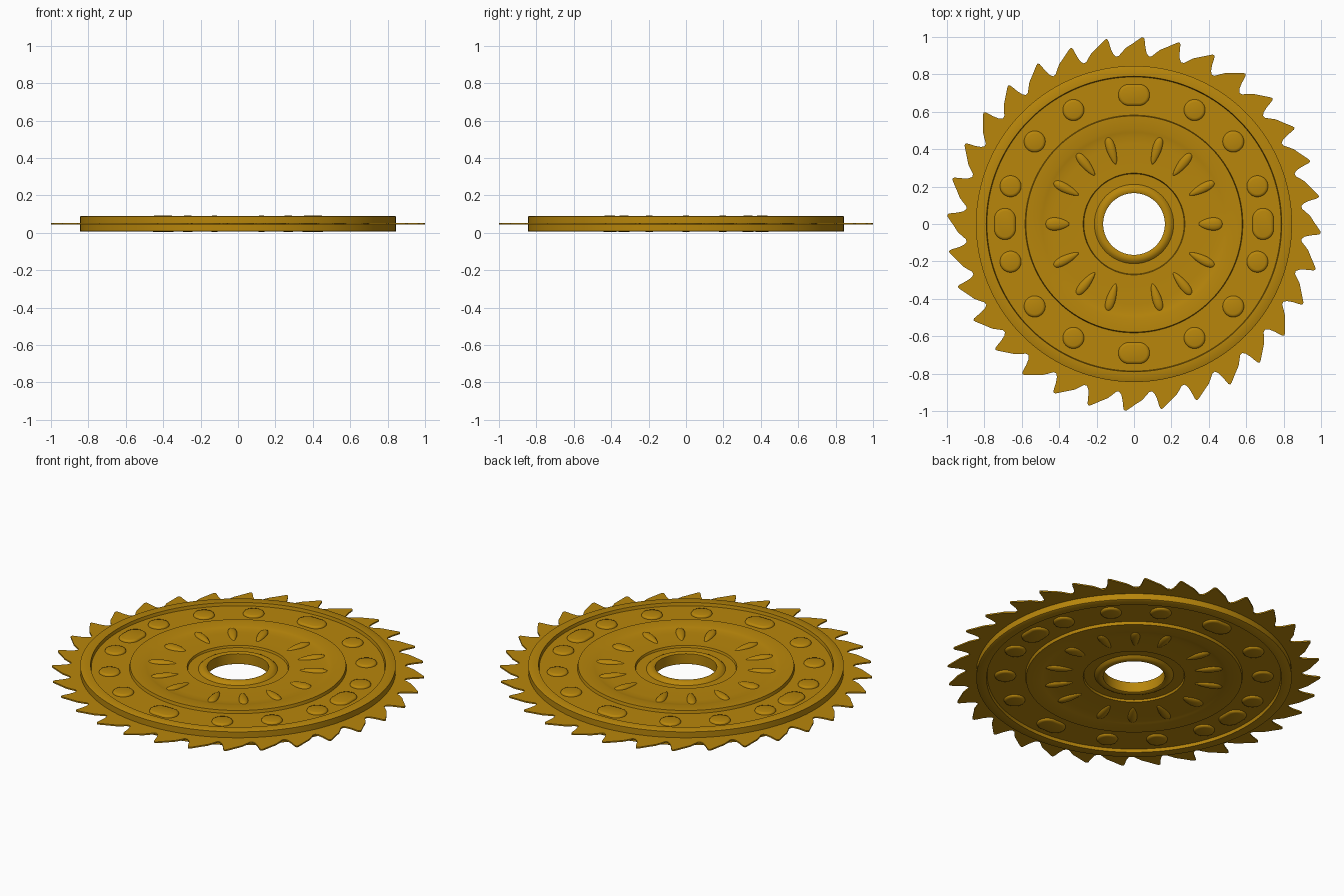
import bpy, bmesh, math
from mathutils import Matrix, Vector

if "Cube" in bpy.data.objects:
    bpy.data.objects.remove(bpy.data.objects["Cube"])

MID = 0.048          # height of the blade's middle plane
TEETH = 32

gold = bpy.data.materials.new("dark_gold")
gold.use_nodes = True
gold.diffuse_color = (0.479, 0.238, 0.0033, 1)
gold.node_tree.nodes["Principled BSDF"].inputs["Base Color"].default_value = gold.diffuse_color


def finish(name, bm, angle=35):
    bmesh.ops.recalc_face_normals(bm, faces=bm.faces)
    mesh = bpy.data.meshes.new(name)
    bm.to_mesh(mesh)
    bm.free()
    mesh.materials.append(gold)
    obj = bpy.data.objects.new(name, mesh)
    bpy.context.collection.objects.link(obj)
    obj.location.z = MID
    bpy.ops.object.select_all(action="DESELECT")
    obj.select_set(True)
    bpy.context.view_layer.objects.active = obj
    bpy.ops.object.shade_smooth_by_angle(angle=math.radians(angle))
    return obj


def polar(r, a, z=0):
    return Vector((r * math.cos(a), r * math.sin(a), z))


def lathe(name, upper, steps=128):
    """Revolve an upper half profile together with its mirror image."""
    profile = upper + [(r, -h) for r, h in reversed(upper)]
    bm = bmesh.new()
    rings = [[bm.verts.new(polar(r, math.tau * i / steps, h)) for i in range(steps)]
             for r, h in profile]
    for a, b in zip(rings, rings[1:] + rings[:1]):
        for i in range(steps):
            j = (i + 1) % steps
            bm.faces.new((a[i], a[j], b[j], b[i]))
    return finish(name, bm)


# Disc body: hub lip, recess, dish, raised ring, band and outer rim
lathe("disc_body", [
    (0.165, 0.030), (0.172, 0.034), (0.190, 0.034), (0.202, 0.028), (0.212, 0.018),
    (0.268, 0.018), (0.272, 0.030), (0.430, 0.030), (0.465, 0.032), (0.490, 0.036),
    (0.510, 0.041), (0.578, 0.041), (0.582, 0.024), (0.786, 0.024), (0.790, 0.042),
    (0.840, 0.042), (0.845, 0.039),
])

# Thin toothed blade: hooked teeth leaning clockwise
tooth = [(0, 1.0), (0.035, 0.994), (0.055, 0.975), (0.08, 0.945), (0.13, 0.915),
         (0.2, 0.900), (0.29, 0.902), (0.4, 0.922), (0.52, 0.943), (0.68, 0.961),
         (0.85, 0.983), (0.95, 0.997)]
bm = bmesh.new()
pitch = math.tau / TEETH
outline = [(r, math.radians(87.2) - (i + f) * pitch) for i in range(TEETH) for f, r in tooth]
loops = [[bm.verts.new(polar(r if outer else 0.8, a, z)) for r, a in outline]
         for outer, z in ((False, 0.004), (True, 0.004), (True, -0.004), (False, -0.004))]
for a, b in zip(loops, loops[1:] + loops[:1]):
    for i in range(len(outline)):
        j = (i + 1) % len(outline)
        bm.faces.new((a[i], a[j], b[j], b[i]))
finish("saw_blade", bm)


def add_stud(bm, angle, half_slot, side):
    """Pillow-shaped stud, stretched along the tangent by half_slot."""
    n = 32
    place = Matrix.Rotation(angle, 4, "Z") @ Matrix.Translation((0.69, 0, 0))
    rings = []
    for radius, h in ((0.057, 0.018), (0.057, 0.026), (0.053, 0.033), (0.042, 0.036)):
        ring = []
        for i in range(n):
            t = math.tau * (i + 0.5) / n
            y = radius * math.sin(t)
            y += math.copysign(half_slot, y)
            ring.append(bm.verts.new(place @ Vector((radius * math.cos(t), y, side * h))))
        rings.append(ring)
    for a, b in zip(rings, rings[1:]):
        for i in range(n):
            j = (i + 1) % n
            bm.faces.new((a[i], a[j], b[j], b[i]))
    bm.faces.new(rings[-1])


def add_petal(bm, angle, length, width, side):
    """Teardrop bump, narrow towards the hub."""
    made = bmesh.ops.create_uvsphere(bm, u_segments=20, v_segments=12, radius=1)["verts"]
    place = Matrix.Rotation(angle, 4, "Z") @ Matrix.Translation((0.41, 0, side * 0.029))
    for v in made:
        taper = 0.8 + 0.25 * v.co.x
        v.co = place @ Vector((v.co.x * length, v.co.y * width * taper, v.co.z * 0.019 * taper))


def mirrored(degrees):
    """Repeat angles in all four quadrants."""
    return [math.radians(a) for d in degrees for a in (d, 180 - d, 180 + d, 360 - d)]


for label, side in (("upper", 1), ("lower", -1)):
    bm = bmesh.new()
    for a in mirrored((17, 39.7, 62)):
        add_stud(bm, a, 0, side)
    finish(label + "_round_studs", bm, 50)

    bm = bmesh.new()
    for k in range(4):
        add_stud(bm, k * math.pi / 2, 0.027, side)
    finish(label + "_long_studs", bm, 50)

    bm = bmesh.new()
    for a in mirrored((27.5, 51, 73)):
        add_petal(bm, a, 0.077, 0.03, side)
    for a in (0, math.pi):
        add_petal(bm, a, 0.065, 0.042, side)
    finish(label + "_petals", bm, 60)
